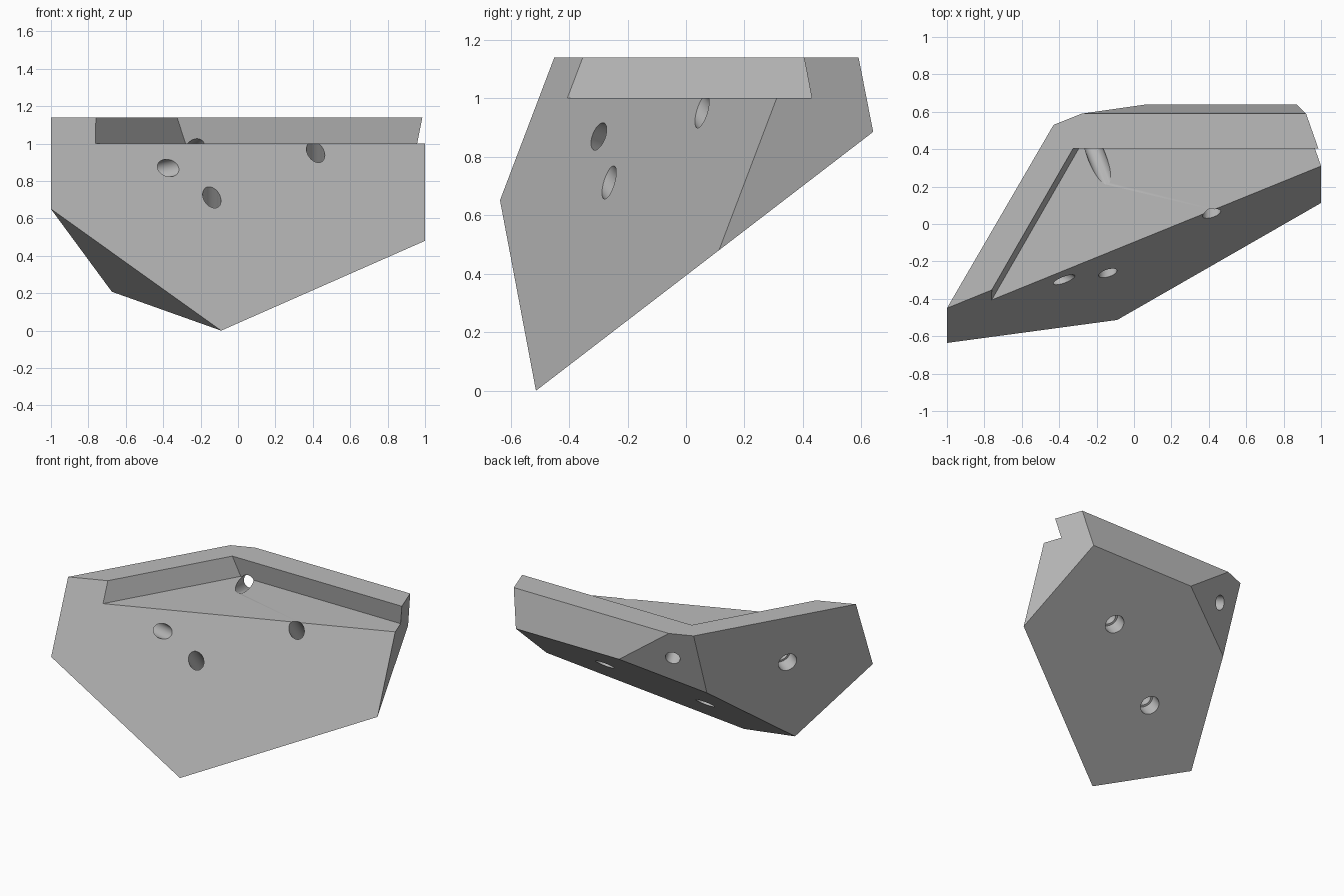
import bpy, bmesh
from mathutils import Vector

cube = bpy.data.objects.get("Cube")
if cube:
    bpy.data.objects.remove(cube, do_unlink=True)

grey = bpy.data.materials.new("light_grey")
grey.use_nodes = True
colour = (0.5, 0.5, 0.5, 1)
grey.diffuse_color = colour
grey.node_tree.nodes["Principled BSDF"].inputs["Base Color"].default_value = colour


def make_object(name, bm):
    bmesh.ops.recalc_face_normals(bm, faces=bm.faces)
    mesh = bpy.data.meshes.new(name)
    bm.to_mesh(mesh)
    bm.free()
    mesh.materials.append(grey)
    obj = bpy.data.objects.new(name, mesh)
    bpy.context.collection.objects.link(obj)
    return obj


def cut(body, cutter):
    mod = body.modifiers.new("cut", 'BOOLEAN')
    mod.operation = 'DIFFERENCE'
    mod.solver = 'EXACT'
    mod.object = cutter
    bpy.context.view_layer.objects.active = body
    bpy.ops.object.modifier_apply(modifier=mod.name)
    bpy.data.objects.remove(cutter, do_unlink=True)


def drill(body, start, end, radius):
    axis = end - start
    bm = bmesh.new()
    bmesh.ops.create_cone(bm, cap_ends=True, segments=48, radius1=radius,
                          radius2=radius, depth=axis.length)
    bm.transform(axis.to_track_quat('Z', 'Y').to_matrix().to_4x4())
    bmesh.ops.translate(bm, verts=bm.verts, vec=(start + end) / 2)
    cut(body, make_object("drill", bm))


# Corners of the faceted block
top = 1.14
left_low = Vector((-1, -.635, .65))
left_top = Vector((-1, -.45, top))
heel = Vector((-.68, -.24, .21))
tip = Vector((-.09, -.513, 0))
end_low = Vector((1, .115, .48))
end_top = Vector((1, .363, top))
back_low_a = Vector((.07, .64, .885))
back_low_b = Vector((.865, .64, .885))
back_top_a = Vector((-.28, .59, top))
back_top_b = Vector((.92, .59, top))
corner_top = Vector((-.43, .53, top))

facets = {
    "front": (left_top, tip, end_top),
    "underside": (tip, back_low_a, back_low_b),
    "side": (left_top, left_low, corner_top),
    "heel": (left_low, heel, tip),
    "corner": (back_top_a, corner_top, back_low_a),
    "back": (back_top_a, back_top_b, back_low_a),
    "end": (end_low, end_top, back_top_b),
    "top": (left_top, corner_top, back_top_b),
}

# Slice a solid cube down to the facets
inside = Vector((0, .1, .8))
normals = {}
bm = bmesh.new()
bmesh.ops.create_cube(bm, size=6)
for name, (a, b, c) in facets.items():
    n = (b - a).cross(c - a).normalized()
    if n.dot(inside - a) > 0:
        n = -n
    normals[name] = n
    res = bmesh.ops.bisect_plane(bm, geom=bm.verts[:] + bm.edges[:] + bm.faces[:],
                                 plane_co=a, plane_no=n, clear_outer=True)
    rim = [e for e in res["geom_cut"] if isinstance(e, bmesh.types.BMEdge)]
    bmesh.ops.contextual_create(bm, geom=rim)
block = make_object("faceted_block", bm)

# Stepped ledge, its walls parallel to the side and back facets
bm = bmesh.new()
for z, back, lean in ((1.0, .43, 0), (1.28, .376, -.061)):
    for y in (back, -.76):
        x = -.28 + (y - .43) * .575 + lean
        bm.verts.new((x, y, z))
        bm.verts.new((1.5, y, z))
bmesh.ops.convex_hull(bm, input=bm.verts)
bmesh.ops.dissolve_limit(bm, angle_limit=.01, verts=bm.verts, edges=bm.edges)
cut(block, make_object("ledge_cutter", bm))

# Through holes from the front, counterbored where they leave the far facet
for start, facet in (((-.37, -.30, .87), "side"),
                     ((-.14, -.265, .715), "underside"),
                     ((.415, .055, .955), "underside")):
    start, n = Vector(start), normals[facet]
    reach = n.dot(facets[facet][0] - start)
    drill(block, start - n * .15, start + n * (reach + .1), .049)
    drill(block, start + n * (reach - .1), start + n * (reach + .1), .063)

# Hole through the corner facet, breaking out along the ledge floor
n = normals["corner"]
outlet = Vector((-.265, .525, .94))
drill(block, outlet - n * .55, outlet + n * .1, .048)

bpy.ops.object.select_all(action='DESELECT')
block.select_set(True)
bpy.context.view_layer.objects.active = block
bpy.ops.object.shade_smooth_by_angle(angle=.35)
